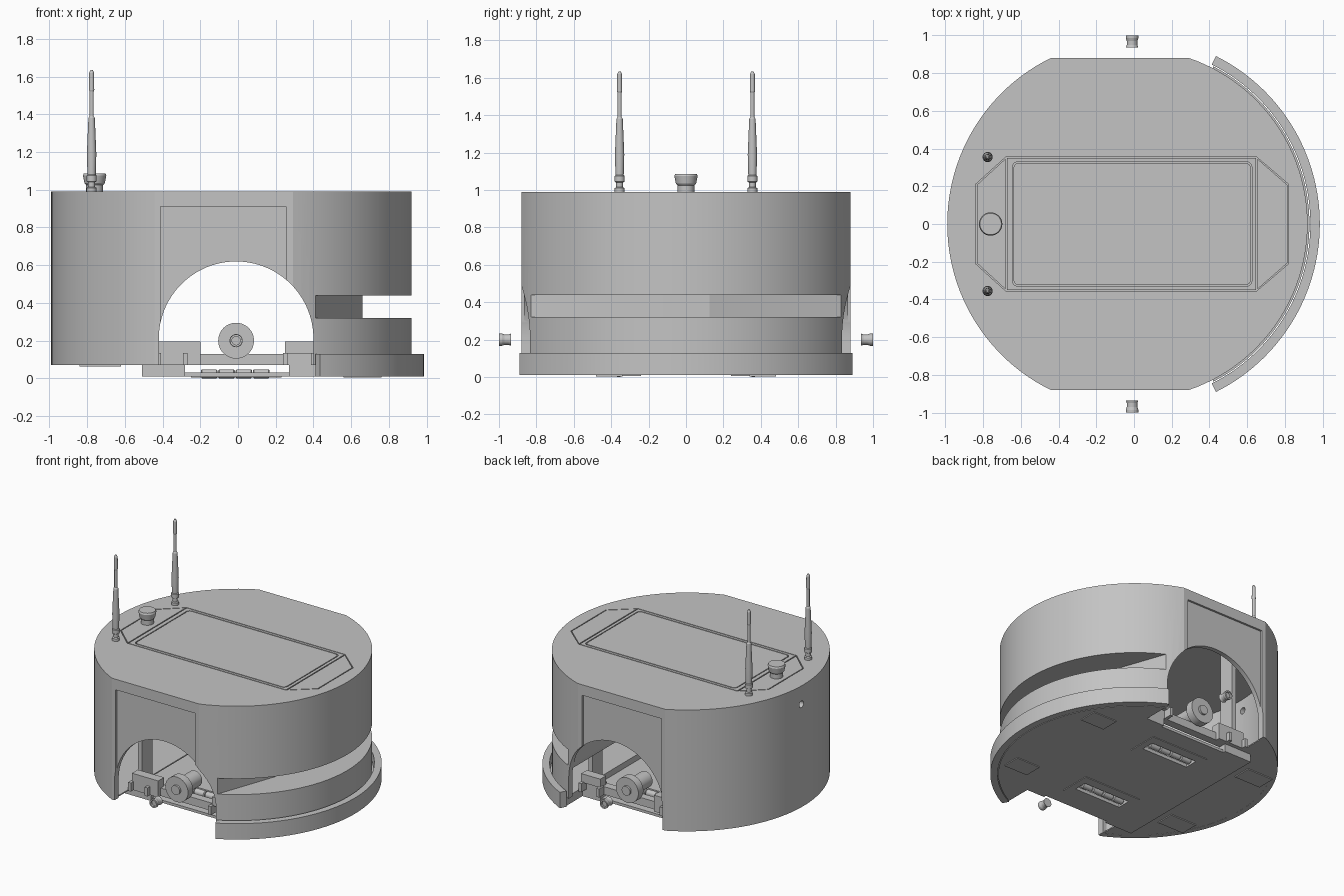
import bpy, bmesh, math
from mathutils import Matrix, Vector

if "Cube" in bpy.data.objects:
    bpy.data.objects.remove(bpy.data.objects["Cube"])

GREY = bpy.data.materials.new("body_grey")
GREY.use_nodes = True
GREY.diffuse_color = (0.55, 0.55, 0.55, 1)
GREY.node_tree.nodes["Principled BSDF"].inputs["Base Color"].default_value = (0.55, 0.55, 0.55, 1)

CX = -0.01      # centre of the round body
FLAT = 0.88     # half width across the flat sides


def finish(name, bm):
    bmesh.ops.recalc_face_normals(bm, faces=bm.faces)
    mesh = bpy.data.meshes.new(name)
    bm.to_mesh(mesh)
    bm.free()
    obj = bpy.data.objects.new(name, mesh)
    bpy.context.collection.objects.link(obj)
    mesh.materials.append(GREY)
    return obj


def smooth(obj):
    bpy.ops.object.select_all(action='DESELECT')
    obj.select_set(True)
    bpy.context.view_layer.objects.active = obj
    bpy.ops.object.shade_smooth_by_angle(angle=math.radians(15))
    return obj


def prism(name, pts, z0, z1):
    bm = bmesh.new()
    face = bm.faces.new([bm.verts.new((x, y, z0)) for x, y in pts])
    ext = bmesh.ops.extrude_face_region(bm, geom=[face])
    verts = [v for v in ext["geom"] if isinstance(v, bmesh.types.BMVert)]
    bmesh.ops.translate(bm, verts=verts, vec=(0, 0, z1 - z0))
    return finish(name, bm)


def box(name, x0, x1, y0, y1, z0, z1):
    return prism(name, [(x0, y0), (x1, y0), (x1, y1), (x0, y1)], z0, z1)


def lathe(name, profile, loc, turn=(0, 0), seg=32):
    # profile of (radius, height), closed by discs; turn is quarter turns about x and y
    bm = bmesh.new()
    rings = []
    for r, h in profile:
        rings.append([bm.verts.new((r * math.cos(a), r * math.sin(a), h))
                      for a in (2 * math.pi * i / seg for i in range(seg))])
    for lo, hi in zip(rings, rings[1:]):
        for i in range(seg):
            j = (i + 1) % seg
            bm.faces.new((lo[i], lo[j], hi[j], hi[i]))
    bm.faces.new(rings[0])
    bm.faces.new(rings[-1])
    rot = Matrix.Rotation(-turn[0] * math.pi / 2, 4, 'X') @ Matrix.Rotation(turn[1] * math.pi / 2, 4, 'Y')
    bm.transform(Matrix.Translation(Vector(loc)) @ rot)
    return smooth(finish(name, bm))


def arc(r, a0, a1, n=48):
    return [(CX + r * math.cos(a0 + (a1 - a0) * i / n),
             r * math.sin(a0 + (a1 - a0) * i / n)) for i in range(n + 1)]


def outline(r_left, r_right, flat):
    a, b = math.asin(flat / r_right), math.asin(flat / r_left)
    return arc(r_right, -a, a) + arc(r_left, math.pi - b, math.pi + b)


def cut(target, cutter):
    mod = target.modifiers.new("cut", 'BOOLEAN')
    mod.operation = 'DIFFERENCE'
    mod.solver = 'EXACT'
    mod.object = cutter
    bpy.context.view_layer.objects.active = target
    bpy.ops.object.modifier_apply(modifier=mod.name)
    bpy.data.objects.remove(cutter)


# Main shell: hollow, with a solid band behind the sensor slot
shell = prism("shell", outline(0.98, 0.93, FLAT), 0.07, 0.99)
hollow = outline(0.94, 0.89, 0.83)
cut(shell, prism("lower_cavity", hollow, -0.1, 0.29))
cut(shell, prism("upper_cavity", hollow, 0.47, 0.94))
cut(shell, prism("middle_cavity", [(min(x, 0.385), y) for x, y in hollow], 0.25, 0.5))
for s in (-1, 1):
    y = s * FLAT
    cut(shell, box("panel_recess", -0.41, 0.255, y - 0.015, y + 0.015, 0.1, 0.91))

# Wheel arch through both sides
R = 0.41
arch = [(CX - R, -0.1), (CX + R, -0.1)]
arch += [(CX + R * math.cos(math.pi * i / 64), 0.21 + R * math.sin(math.pi * i / 64)) for i in range(65)]
arch_cutter = prism("arch_cut", arch, -1.2, 1.2)
arch_cutter.data.transform(Matrix.Rotation(math.pi / 2, 4, 'X'))
cut(shell, arch_cutter)

# Scanning slot with an angled back wall
slot = [(0.41, -0.83), (0.41, -1.2), (1.2, -1.2), (1.2, 1.2), (0.41, 1.2),
        (0.41, 0.83), (0.66, 0.125), (0.66, -0.125)]
cut(shell, prism("slot_cut", slot, 0.32, 0.44))
cut(shell, lathe("port_cut", [(0.025, -0.1), (0.025, 0.1)], (-0.98, 0.03, 0.85), (0, 1)))

# Pocket for the cover panels on top
hexa = [(-0.84, -0.21), (-0.68, -0.355), (0.65, -0.355), (0.82, -0.21),
        (0.82, 0.21), (0.65, 0.355), (-0.68, 0.355), (-0.84, 0.21)]
cut(shell, prism("cover_pocket", hexa, 0.97, 1.1))
smooth(shell)


def rounded(x0, x1, h, r):
    pts = []
    for cx, cy, k in ((x1 - r, h - r, 0), (x0 + r, h - r, 1), (x0 + r, r - h, 2), (x1 - r, r - h, 3)):
        for i in range(6):
            a = math.pi / 2 * (k + i / 5)
            pts.append((cx + r * math.cos(a), cy + r * math.sin(a)))
    return pts


# Cover panels and screen, with narrow gaps between them
prism("rear_cover", [(-0.833, -0.207), (-0.682, -0.345), (-0.682, 0.345), (-0.833, 0.207)], 0.97, 0.99)
prism("front_cover", [(0.813, -0.207), (0.813, 0.207), (0.655, 0.345), (0.655, -0.345)], 0.97, 0.99)
frame = box("screen_frame", -0.674, 0.647, -0.349, 0.349, 0.97, 0.99)
cut(frame, prism("screen_hole", rounded(-0.645, 0.625, 0.33, 0.03), 0.9, 1.1))
prism("screen", rounded(-0.638, 0.618, 0.323, 0.025), 0.97, 0.99)

# Curved bumper
A = math.radians(63.5)
smooth(prism("bumper", arc(0.995, -A, A, 64) + arc(0.945, A, -A, 64), 0.01, 0.13))

# Underside: front foot, middle floor and rear floor
B = math.acos(0.43 / 0.94)
smooth(prism("front_foot", arc(0.94, -B, B), 0.01, 0.075))
floor = box("middle_floor", -0.51, 0.42, -0.62, 0.62, 0.01, 0.03)
b = math.asin(FLAT / 0.975)
smooth(prism("rear_floor", arc(0.975, math.pi - b, math.pi + b), 0.071, 0.08))

for s, side in ((-1, "right"), (1, "left")):
    def side_box(name, x0, x1, y0, y1, z0, z1):
        return box(side + "_" + name, x0, x1, *sorted((s * y0, s * y1)), z0, z1)

    # Chassis rail, wheel mount and inner posts
    side_box("rail_rear", -0.51, -0.28, 0.56, 0.64, 0.01, 0.07)
    side_box("rail_front", 0.27, 0.42, 0.56, 0.64, 0.01, 0.13)
    side_box("crossbar", -0.42, 0.42, 0.58, 0.64, 0.07, 0.13)
    side_box("rear_block", -0.42, -0.2, 0.6, 0.67, 0.07, 0.195)
    side_box("front_block", 0.25, 0.41, 0.6, 0.67, 0.13, 0.195)
    side_box("front_post", 0.405, 0.44, 0.42, 0.54, 0.07, 0.94)
    side_box("rear_post", -0.46, -0.425, 0.42, 0.54, 0.07, 0.94)
    for x in (-0.42, -0.28, 0.25, 0.40):
        side_box("clip", x - 0.012, x + 0.012, 0.64, 0.70, 0.07, 0.135)

    # Motor and wheel hub
    lathe(side + "_motor", [(0.06, 0.5), (0.06, 0.66), (0.095, 0.66), (0.095, 0.72),
                            (0.035, 0.72), (0.035, 0.735)], (CX, 0, 0.2), (s, 0))
    lathe(side + "_hub", [(0.033, 0.935), (0.028, 0.95), (0.028, 0.97), (0.033, 0.985),
                          (0.033, 1.0), (0.022, 1.0), (0.022, 0.985)], (CX, 0, 0.2), (s, 0))

    # Underside hatch opening with four rollers, and sensor plates
    hatch = side_box("hatch", -0.25, 0.23, 0.24, 0.48, 0.005, 0.01)
    for part in (hatch, floor):
        cut(part, side_box("roller_opening", -0.21, 0.18, 0.31, 0.41, -0.1, 0.1))
    for i in range(4):
        lathe(side + "_roller", [(0.018, -0.044), (0.024, -0.038), (0.024, 0.038), (0.018, 0.044)],
              (-0.153 + 0.092 * i, s * 0.36, 0.024), (0, 1))
    side_box("rear_sensor_plate", -0.84, -0.62, 0.34, 0.48, 0.064, 0.071)
    side_box("front_sensor_plate", 0.56, 0.76, 0.34, 0.48, 0.004, 0.01)

    # Antenna
    lathe(side + "_antenna", [(0.026, 0), (0.026, 0.02), (0.018, 0.025), (0.018, 0.05),
                              (0.027, 0.055), (0.027, 0.085), (0.022, 0.09), (0.025, 0.2),
                              (0.017, 0.39), (0.011, 0.40), (0.011, 0.53), (0.014, 0.54),
                              (0.013, 0.63), (0.006, 0.645)], (-0.776, s * 0.355, 0.99))

# Stop button
lathe("stop_button", [(0.045, -0.02), (0.045, 0.035), (0.054, 0.045), (0.062, 0.085),
                      (0.057, 0.097)], (-0.76, 0, 0.99))
